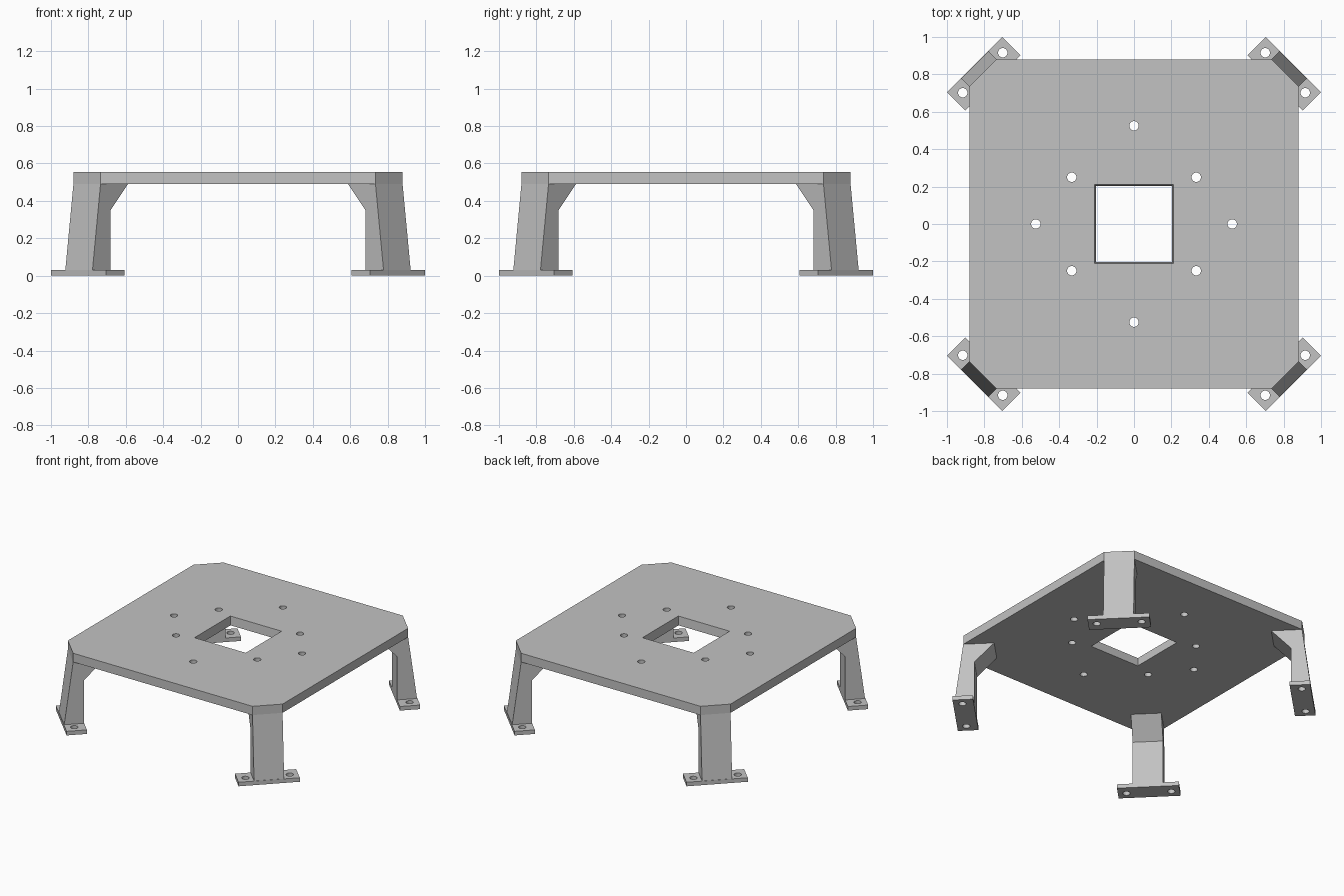
import bpy, bmesh
from math import cos, sin, pi, radians
from mathutils import Matrix

if "Cube" in bpy.data.objects:
    bpy.data.objects.remove(bpy.data.objects["Cube"])

grey = bpy.data.materials.new("light grey")
colour = (0.54, 0.54, 0.54, 1)
grey.diffuse_color = colour
grey.use_nodes = True
grey.node_tree.nodes["Principled BSDF"].inputs["Base Color"].default_value = colour

PLATE_BOTTOM, PLATE_TOP = 0.49, 0.555
FOOT_TOP = 0.03
LEG_HALF = 0.1025
HOLE_R = 0.025


def circle(x, y, r=HOLE_R, n=32):
    return [(x + r * cos(2 * pi * i / n), y + r * sin(2 * pi * i / n)) for i in range(n)]


def rectangle(x0, x1, y0, y1):
    return [(x0, y0), (x1, y0), (x1, y1), (x0, y1)]


def slab(name, outlines, z0, z1, matrix=Matrix()):
    """Extrude a flat outline, with any further outlines as holes."""
    curve = bpy.data.curves.new(name, "CURVE")
    curve.dimensions = "2D"
    curve.fill_mode = "BOTH"
    curve.extrude = (z1 - z0) / 2
    for points in outlines:
        spline = curve.splines.new("POLY")
        spline.points.add(len(points) - 1)
        for p, (x, y) in zip(spline.points, points):
            p.co = (x, y, 0, 1)
        spline.use_cyclic_u = True
    helper = bpy.data.objects.new(name + " outline", curve)
    bpy.context.collection.objects.link(helper)
    bpy.context.view_layer.update()
    graph = bpy.context.evaluated_depsgraph_get()
    mesh = bpy.data.meshes.new_from_object(helper.evaluated_get(graph))
    bpy.data.objects.remove(helper)

    bm = bmesh.new()
    bm.from_mesh(mesh)
    bmesh.ops.remove_doubles(bm, verts=bm.verts, dist=0.0001)
    bmesh.ops.transform(bm, verts=bm.verts,
                        matrix=matrix @ Matrix.Translation((0, 0, (z0 + z1) / 2)))
    bmesh.ops.recalc_face_normals(bm, faces=bm.faces)
    for face in bm.faces:
        face.smooth = False
    bm.to_mesh(mesh)
    bm.free()
    mesh.materials.clear()
    mesh.materials.append(grey)
    obj = bpy.data.objects.new(name, mesh)
    bpy.context.collection.objects.link(obj)
    return obj


# Top plate: chamfered square with a window and eight bolt holes
side, cut, window = 0.88, 0.735, 0.21
plate_edge = [(cut, -side), (side, -cut), (side, cut), (cut, side),
              (-cut, side), (-side, cut), (-side, -cut), (-cut, -side)]
bolts = [(0.525, 0), (-0.525, 0), (0, 0.525), (0, -0.525)]
bolts += [(sx * 0.333, sy * 0.25) for sx in (-1, 1) for sy in (-1, 1)]
plate = slab("top_plate",
             [plate_edge, rectangle(-window, window, -window, window)]
             + [circle(x, y) for x, y in bolts],
             PLATE_BOTTOM, PLATE_TOP)

# The window narrows slightly towards the underside
for v in plate.data.vertices:
    if max(abs(v.co.x), abs(v.co.y)) < window + 0.01 and v.co.z < 0.5:
        if abs(abs(v.co.x) - abs(v.co.y)) < 0.001:
            v.co.x *= 0.97
            v.co.y *= 0.97

# Legs and feet, one pair on each diagonal
leg_profile = [(1.067, FOOT_TOP), (1.203, FOOT_TOP), (1.142, PLATE_BOTTOM),
               (0.934, PLATE_BOTTOM), (1.067, 0.35)]
foot_outline = rectangle(1.067, 1.2056, -0.2086, 0.2086)
foot_holes = [circle(1.1435, t) for t in (-0.151, 0.151)]
upright = Matrix.Rotation(radians(90), 4, "X")
corners = {"back_left": 45, "back_right": 135, "front_right": 225, "front_left": 315}
for corner, angle in corners.items():
    turn = Matrix.Rotation(radians(angle), 4, "Z")
    slab(corner + "_leg", [leg_profile], -LEG_HALF, LEG_HALF, turn @ upright)
    slab(corner + "_foot", [foot_outline] + foot_holes, 0, FOOT_TOP, turn)
